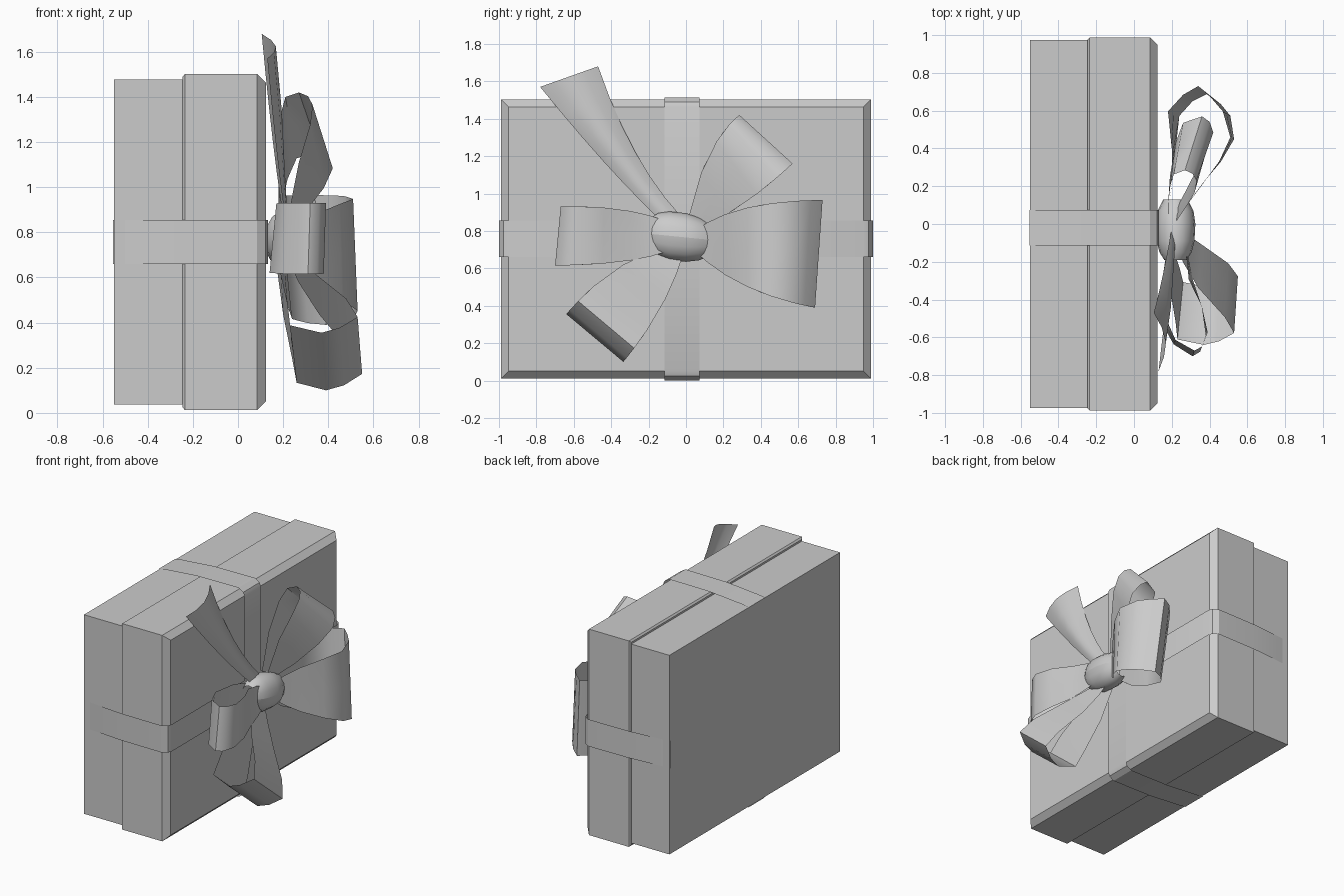
import bpy, math
from mathutils import Vector

if "Cube" in bpy.data.objects:
    bpy.data.objects.remove(bpy.data.objects["Cube"])

grey = bpy.data.materials.new("plain_grey")
grey.diffuse_color = (0.6, 0.6, 0.6, 1)
grey.use_nodes = True
grey.node_tree.nodes["Principled BSDF"].inputs["Base Color"].default_value = grey.diffuse_color
MID = 0.757  # height of the box centre


def make(name, verts, faces, smooth=None):
    me = bpy.data.meshes.new(name)
    me.from_pydata([tuple(v) for v in verts], [], faces)
    me.materials.append(grey)
    ob = bpy.data.objects.new(name, me)
    bpy.context.collection.objects.link(ob)
    if smooth:
        bpy.ops.object.select_all(action='DESELECT')
        ob.select_set(True)
        bpy.context.view_layer.objects.active = ob
        bpy.ops.object.shade_smooth_by_angle(angle=math.radians(smooth))
    return ob


def box(name, hy, hz, rings):
    """Stack of rectangles along x; each ring is (x, inset)."""
    v, f = [], []
    for x, i in rings:
        v += [(x, sy * (hy - i), MID + sz * (hz - i)) for sy, sz in ((-1, -1), (1, -1), (1, 1), (-1, 1))]
    for r in range(len(rings) - 1):
        for k in range(4):
            a, b = r * 4 + k, r * 4 + (k + 1) % 4
            f.append((a, b, b + 4, a + 4))
    n = len(v)
    return make(name, v, [(3, 2, 1, 0), (n - 4, n - 3, n - 2, n - 1)] + f)


def strip(name, rows, smooth=40):
    """Surface through rows of points."""
    n = len(rows[0])
    f = [(r * n + k, r * n + k + 1, (r + 1) * n + k + 1, (r + 1) * n + k)
         for r in range(len(rows) - 1) for k in range(n - 1)]
    return make(name, [p for row in rows for p in row], f, smooth)


def along(pts, t):
    """Quadratic through three (y, z) points at t = 0, 0.5, 1."""
    a, b, c = [Vector(p) for p in pts]
    return a * (2 * t - 1) * (t - 1) + b * 4 * t * (1 - t) + c * t * (2 * t - 1)


def loop(name, edge_a, edge_b, path):
    """Bow loop between two edges; path holds (t, x on edge a, x on edge b)."""
    rows = []
    for t, xa, xb in path:
        a, b = along(edge_a, t), along(edge_b, t)
        rows.append([(xa + (xb - xa) * k / 2, *a.lerp(b, k / 2)) for k in range(3)])
    return strip(name, rows, 50)


# box body and chamfered lid
box("box_base", 0.975, 0.72, [(-0.55, 0), (-0.24, 0)])
box("box_lid", 0.988, 0.745, [(-0.245, 0.012), (-0.235, 0), (0.085, 0), (0.125, 0.04)])

# ribbons wrapped round the sides and front: (x, offset beyond lid edge)
wrap = [(-0.553, -0.022), (-0.5, -0.014), (-0.24, 0.008), (0.085, 0.011), (0.122, -0.012), (0.133, -0.04)]


def ribbon(name, half, place):
    prof = [(x, half + o) for x, o in wrap]
    prof += [(x, -h) for x, h in reversed(prof)]
    strip(name, [place(x, h) for x, h in prof], 30)


ribbon("ribbon_vertical", 0.745, lambda x, h: [(x, -0.115, MID + h), (x, 0.073, MID + h)])
ribbon("ribbon_horizontal", 0.989, lambda x, h: [(x, h, 0.66), (x, h, 0.855)])

# four bow loops
loop("bow_loop_right", [(0.06, 0.81), (0.33, 0.925), (0.73, 0.965)],
     [(0.06, 0.68), (0.33, 0.50), (0.69, 0.39)],
     [(0, .18, .18), (.3, .20, .20), (.6, .20, .22), (.85, .18, .24), (.95, .26, .31),
      (1, .34, .39), (.93, .41, .46), (.85, .47, .51), (.68, .51, .53), (.5, .45, .46),
      (.3, .36, .36), (.12, .29, .29), (0, .25, .25)])
loop("bow_loop_left", [(-0.10, 0.85), (-0.35, 0.915), (-0.67, 0.93)],
     [(-0.10, 0.69), (-0.35, 0.635), (-0.70, 0.615)],
     [(0, .18, .18), (.4, .17, .15), (.75, .17, .14), (.92, .22, .21), (1, .32, .31),
      (.97, .36, .35), (.86, .39, .38), (.65, .36, .36), (.4, .29, .31), (.2, .28, .29), (0, .27, .27)])
loop("bow_loop_lower", [(-0.12, 0.71), (-0.39, 0.585), (-0.64, 0.355)],
     [(-0.02, 0.66), (-0.14, 0.38), (-0.335, 0.10)],
     [(0, .17, .17), (.4, .19, .20), (.75, .22, .24), (.94, .23, .26), (1, .37, .39),
      (.96, .45, .47), (.87, .53, .55), (.7, .48, .50), (.4, .34, .36), (.15, .26, .27), (0, .23, .23)])
loop("bow_loop_upper", [(0.01, 0.86), (0.12, 1.20), (0.285, 1.42)],
     [(0.07, 0.82), (0.30, 0.94), (0.57, 1.16)],
     [(0, .18, .18), (.4, .18, .19), (.75, .19, .22), (.94, .21, .26), (1, .27, .36),
      (.95, .31, .40), (.85, .33, .42), (.65, .32, .38), (.35, .27, .30), (0, .22, .22)])

# loose ribbon tail, bowed outward across its width
tail = []
for i in range(7):
    t = i / 6
    a = along([(-0.14, 0.86), (-0.44, 1.17), (-0.78, 1.57)], t)
    b = along([(-0.02, 0.87), (-0.27, 1.22), (-0.47, 1.68)], t)
    xa, xb = 0.21 - 0.08 * t, 0.20 - 0.095 * t
    bow = 0.05 * min(1, 0.3 + t)
    tail.append([(xa + (xb - xa) * k / 4 + bow * math.sin(math.pi * k / 4), *a.lerp(b, k / 4)) for k in range(5)])
strip("bow_tail", tail, 40)

# central knot: tube pinched around the loops, flaring to both sides
knot = []
for y, r, rx in [(-0.19, .085, .06), (-0.15, .115, .085), (-0.09, .13, .10), (0, .13, .105), (0.07, .115, .095), (0.13, .085, .065)]:
    zc = 0.765 - 0.10 * y
    knot.append([(0.22 + rx * math.cos(k * math.pi / 8), y, zc + r * math.sin(k * math.pi / 8)) for k in range(17)])
strip("bow_knot", knot, 50)
